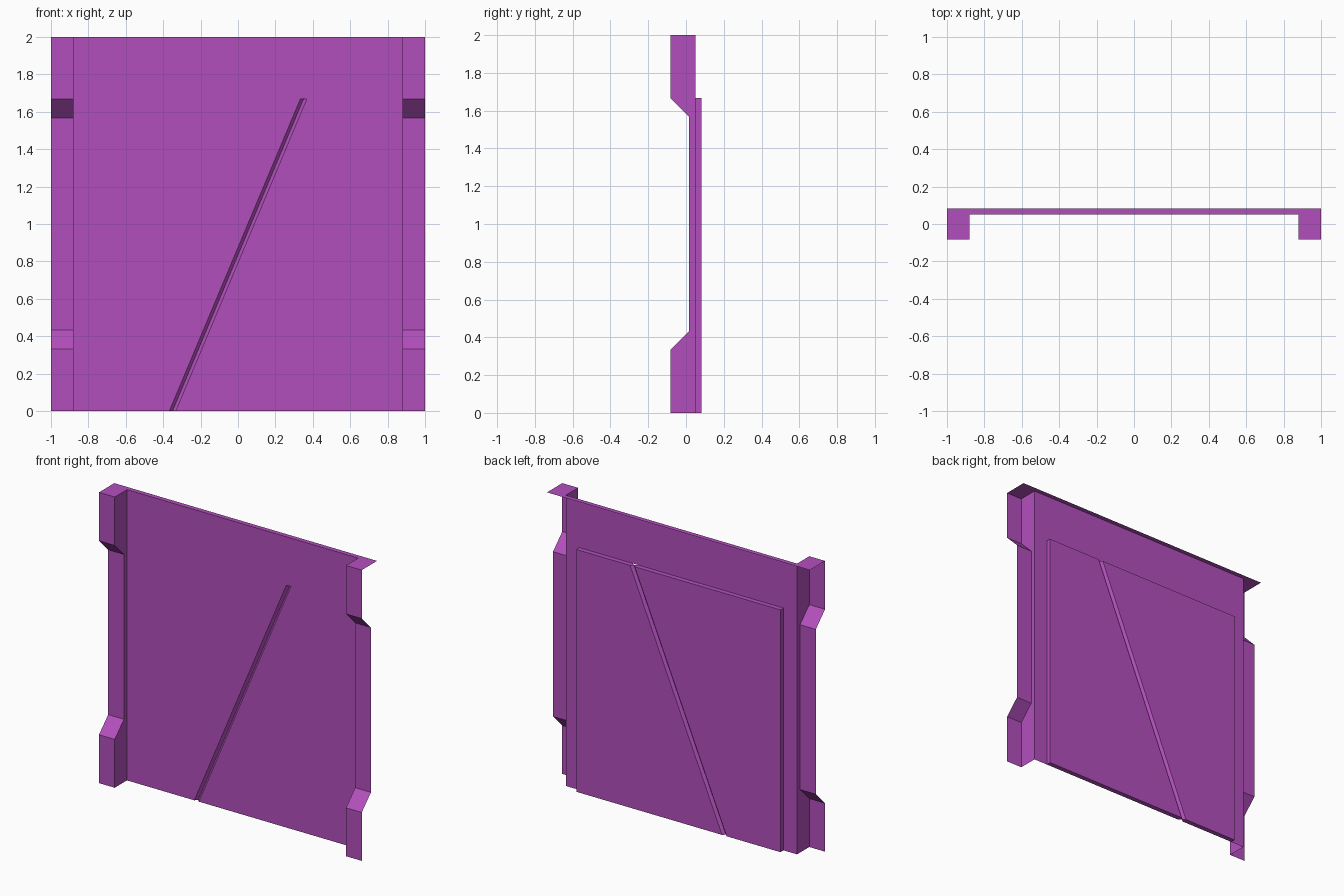
import bpy
import bmesh

if "Cube" in bpy.data.objects:
    bpy.data.objects.remove(bpy.data.objects["Cube"], do_unlink=True)

# Main dimensions
FRONT, POST, WALL, BACK = -0.083, 0.017, 0.05, 0.083   # depths along y
HEIGHT, DOOR_TOP = 2.0, 1.667
POST_IN, DOOR_W = 0.88, 0.777                          # half widths

purple = bpy.data.materials.new("purple")
purple.use_nodes = True
colour = (0.45, 0.078, 0.51, 1.0)
purple.diffuse_color = colour
purple.node_tree.nodes["Principled BSDF"].inputs["Base Color"].default_value = colour


def make(name, polygons, mirror=False, closed=False):
    """Build an object from polygons, optionally mirrored across x."""
    bm = bmesh.new()
    for poly in polygons:
        bm.faces.new([bm.verts.new(p) for p in poly])
    bmesh.ops.remove_doubles(bm, verts=bm.verts[:], dist=1e-5)
    if closed:
        bmesh.ops.recalc_face_normals(bm, faces=bm.faces[:])
    mesh = bpy.data.meshes.new(name)
    bm.to_mesh(mesh)
    bm.free()
    mesh.materials.append(purple)
    obj = bpy.data.objects.new(name, mesh)
    bpy.context.collection.objects.link(obj)
    if mirror:
        obj.modifiers.new("mirror", 'MIRROR').use_axis[0] = True
    return obj


def upright(x0, x1, z0, z1, y=WALL):
    """Flat sheet facing the front."""
    return [(x0, y, z0), (x1, y, z0), (x1, y, z1), (x0, y, z1)]


# Side posts: open shell with a stepped front and an inner side
profile = [(FRONT, 0), (FRONT, 0.333), (POST, 0.433), (POST, 1.567),
           (FRONT, DOOR_TOP), (FRONT, HEIGHT)]
post = [[(POST_IN, *a), (1, *a), (1, *b), (POST_IN, *b)]
        for a, b in zip(profile, profile[1:])]
# The inner side is split at the steps so every piece is convex
post += [[(POST_IN, *a), (POST_IN, *b), (POST_IN, WALL, b[1]), (POST_IN, WALL, a[1])]
         for a, b in zip(profile, profile[1:])]
post.append([(POST_IN, FRONT, HEIGHT), (1, FRONT, HEIGHT),
             (1, WALL, HEIGHT), (POST_IN, WALL, HEIGHT)])
make("side_posts", post, mirror=True)

# Wall beside and above the doorway
make("door_jambs", [upright(DOOR_W, POST_IN, 0, DOOR_TOP)], mirror=True)
make("lintel", [upright(-POST_IN, POST_IN, DOOR_TOP, HEIGHT)])
make("top_ledge", [[(-1, WALL, HEIGHT), (1, WALL, HEIGHT),
                    (1, BACK, HEIGHT), (-1, BACK, HEIGHT)]])

# Two door leaves, meeting at a slanted seam with a V groove on both faces
MID, GROOVE, SEAM = (WALL + BACK) / 2, 0.0175, 0.35


def leaf(name, side):
    def section(z, seam):
        e = seam + side * GROOVE
        return [(side * DOOR_W, WALL, z), (e, WALL, z), (seam, MID, z),
                (e, BACK, z), (side * DOOR_W, BACK, z)]
    low, high = section(0, -SEAM), section(DOOR_TOP, SEAM)
    n = len(low)
    sides = [[low[i], low[(i + 1) % n], high[(i + 1) % n], high[i]] for i in range(n)]
    make(name, sides + [low, high], closed=True)


leaf("right_door_leaf", -1)
leaf("left_door_leaf", 1)
